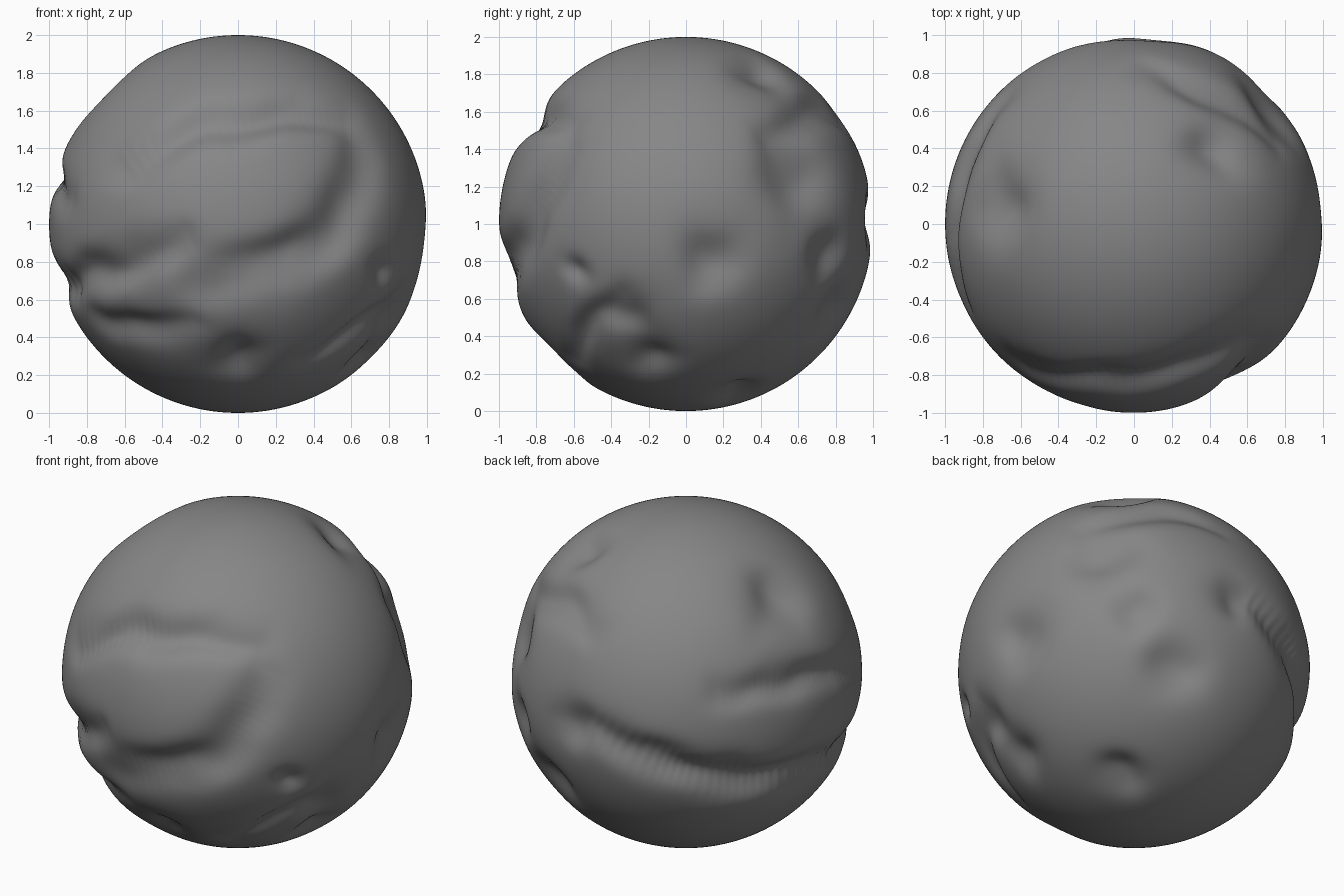
import bpy, bmesh, math
from mathutils import Vector, noise

if "Cube" in bpy.data.objects:
    bpy.data.objects.remove(bpy.data.objects["Cube"])


def point(lon, lat):
    a, b = math.radians(lon), math.radians(lat)
    return Vector((math.cos(b) * math.cos(a), math.cos(b) * math.sin(a), math.sin(b)))


# Grooves: depth, width, then (longitude, latitude) of start, middle and end
grooves = [
    (.08, .11, (-128, 18), (-85, 35), (-48, 34)),     # over the raised front face
    (.09, .14, (-46, 22), (-65, -5), (-102, -17)),    # curved front channel
    (.08, .10, (-107, -5), (-135, -14), (-165, -18)), # front left notch
    (.05, .08, (-56, -46), (-40, -35), (-23, -23)),   # low front right
    (.06, .10, (137, 18), (170, 16), (206, 7)),       # upper left ledge
    (.10, .11, (92, 3), (138, -13), (195, -18)),      # lower left ledge
    (.06, .10, (85, 35), (55, 36), (32, 28)),         # back right fold
    (.05, .09, (-150, -31), (-130, -34), (-108, -32)),# low front left
]

# Dents: longitude, latitude, width
dents = [
    (9, -10, .16), (-38, -14, .08), (-20, -30, .12), (-17, -45, .13),
    (38, 14, .20), (50, -9, .12), (84, 0, .12),       # right and back
    (43, 54, .15), (172, 44, .18),                    # top
    (-90, -46, .13), (40, -66, .12),                  # low front, underside
    (65, -28, .15),                                   # low back
]


def curve(start, middle, end, steps=28):
    a, m, b = point(*start), point(*middle), point(*end)
    c = 2 * m - (a + b) / 2
    for i in range(steps + 1):
        t = i / steps
        p = a * (1 - t) ** 2 + c * 2 * t * (1 - t) + b * t * t
        yield p.normalized(), 0.4 + 0.6 * math.sin(math.pi * t)


def pressed(n, depth, width, samples):
    return max(depth * k * math.exp(-(n - p).length_squared / width ** 2) for p, k in samples)


hollows = [(d, w, list(curve(*stops))) for d, w, *stops in grooves]
hollows += [(0.5 * w, w, [(point(lon, lat), 1.0)]) for lon, lat, w in dents]

# Eroded boulder: fine sphere pressed in along every hollow
bm = bmesh.new()
bmesh.ops.create_icosphere(bm, subdivisions=7, radius=1.0)
for v in bm.verts:
    n = v.co.normalized()
    wobble = n + 0.05 * noise.noise_vector(n * 3.5)   # keeps outlines irregular
    wobble.normalize()
    total = sum(pressed(wobble, *h) for h in hollows)
    v.co = n * (1.0 - 0.13 * math.tanh(total / 0.13))
for f in bm.faces:
    f.smooth = True

# Stand it on the ground
low = min(v.co.z for v in bm.verts)
bmesh.ops.translate(bm, verts=bm.verts, vec=(0, 0, -low))
mesh = bpy.data.meshes.new("boulder")
bm.to_mesh(mesh)
bm.free()

# Dark stone colour
stone = bpy.data.materials.new("stone")
stone.diffuse_color = (0.24, 0.24, 0.24, 1)
stone.use_nodes = True
stone.node_tree.nodes["Principled BSDF"].inputs["Base Color"].default_value = stone.diffuse_color
mesh.materials.append(stone)
bpy.context.collection.objects.link(bpy.data.objects.new("boulder", mesh))
